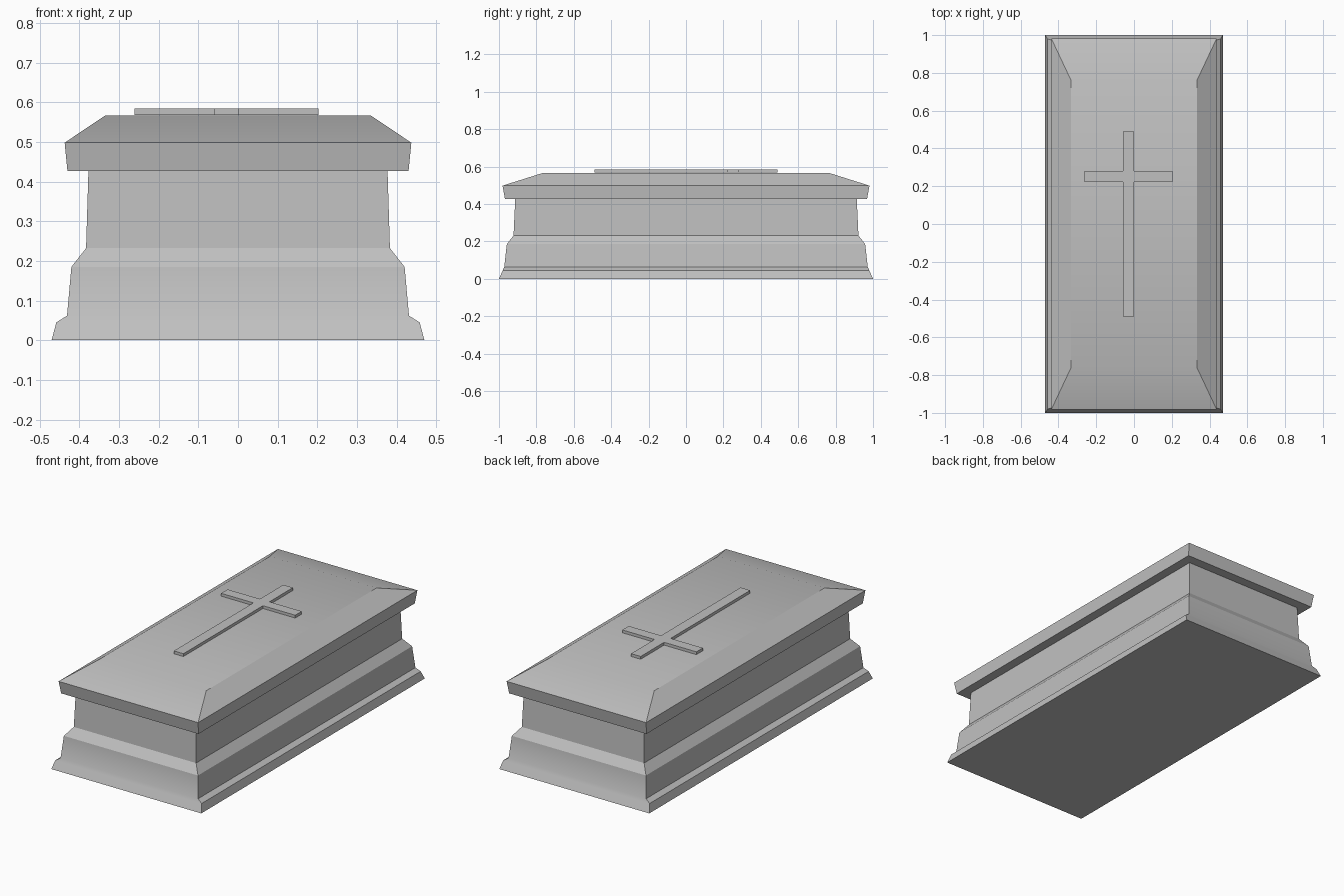
import bpy, bmesh, math

cube = bpy.data.objects.get("Cube")
if cube:
    bpy.data.objects.remove(cube, do_unlink=True)

stone = bpy.data.materials.new("grey stone")
stone.use_nodes = True
GREY = (0.53, 0.53, 0.53, 1)
stone.diffuse_color = GREY
stone.node_tree.nodes["Principled BSDF"].inputs["Base Color"].default_value = GREY


def finish(name, bm, angle=30):
    """Turn a bmesh into a shaded, coloured object."""
    bmesh.ops.recalc_face_normals(bm, faces=bm.faces)
    mesh = bpy.data.meshes.new(name)
    bm.to_mesh(mesh)
    bm.free()
    mesh.materials.append(stone)
    obj = bpy.data.objects.new(name, mesh)
    bpy.context.collection.objects.link(obj)
    bpy.ops.object.select_all(action='DESELECT')
    obj.select_set(True)
    bpy.context.view_layer.objects.active = obj
    bpy.ops.object.shade_smooth_by_angle(angle=math.radians(angle))
    return obj


def stacked_rectangles(name, profile):
    """Skin a stack of rectangles given as (half width, half length, height)."""
    bm = bmesh.new()
    rings = [[bm.verts.new((sx * x, sy * y, z))
              for sx, sy in ((-1, -1), (1, -1), (1, 1), (-1, 1))]
             for x, y, z in profile]
    for low, high in zip(rings, rings[1:]):
        for i in range(4):
            j = (i + 1) % 4
            bm.faces.new((low[i], low[j], high[j], high[i]))
    bm.faces.new(rings[0])
    bm.faces.new(rings[-1])
    return finish(name, bm)


# Moulded chest: flared foot, plinth, sloping ledge, upright walls
stacked_rectangles("chest", [
    (0.47, 1.0, 0), (0.458, 0.98, 0.045), (0.431, 0.972, 0.062),
    (0.42, 0.958, 0.185), (0.383, 0.922, 0.232), (0.377, 0.913, 0.428)])

# Overhanging lid with a hipped top
stacked_rectangles("lid", [
    (0.43, 0.968, 0.427), (0.437, 0.981, 0.498), (0.334, 0.762, 0.567)])

# Raised cross lying on the lid: half outline of the flat shape, mirrored
CENTRE = -0.029
half = [(0.03, -0.49), (0.03, 0.222), (0.232, 0.222),
        (0.232, 0.28), (0.03, 0.28), (0.03, 0.49)]
outline = half + [(-x, y) for x, y in reversed(half)]
bm = bmesh.new()
face = bm.faces.new([bm.verts.new((CENTRE + x, y, 0.568)) for x, y in outline])
side = bmesh.ops.extrude_face_region(bm, geom=[face], use_keep_orig=True)["geom"]
bmesh.ops.translate(bm, vec=(0, 0, 0.016),
                    verts=[v for v in side if isinstance(v, bmesh.types.BMVert)])
finish("cross", bm)
